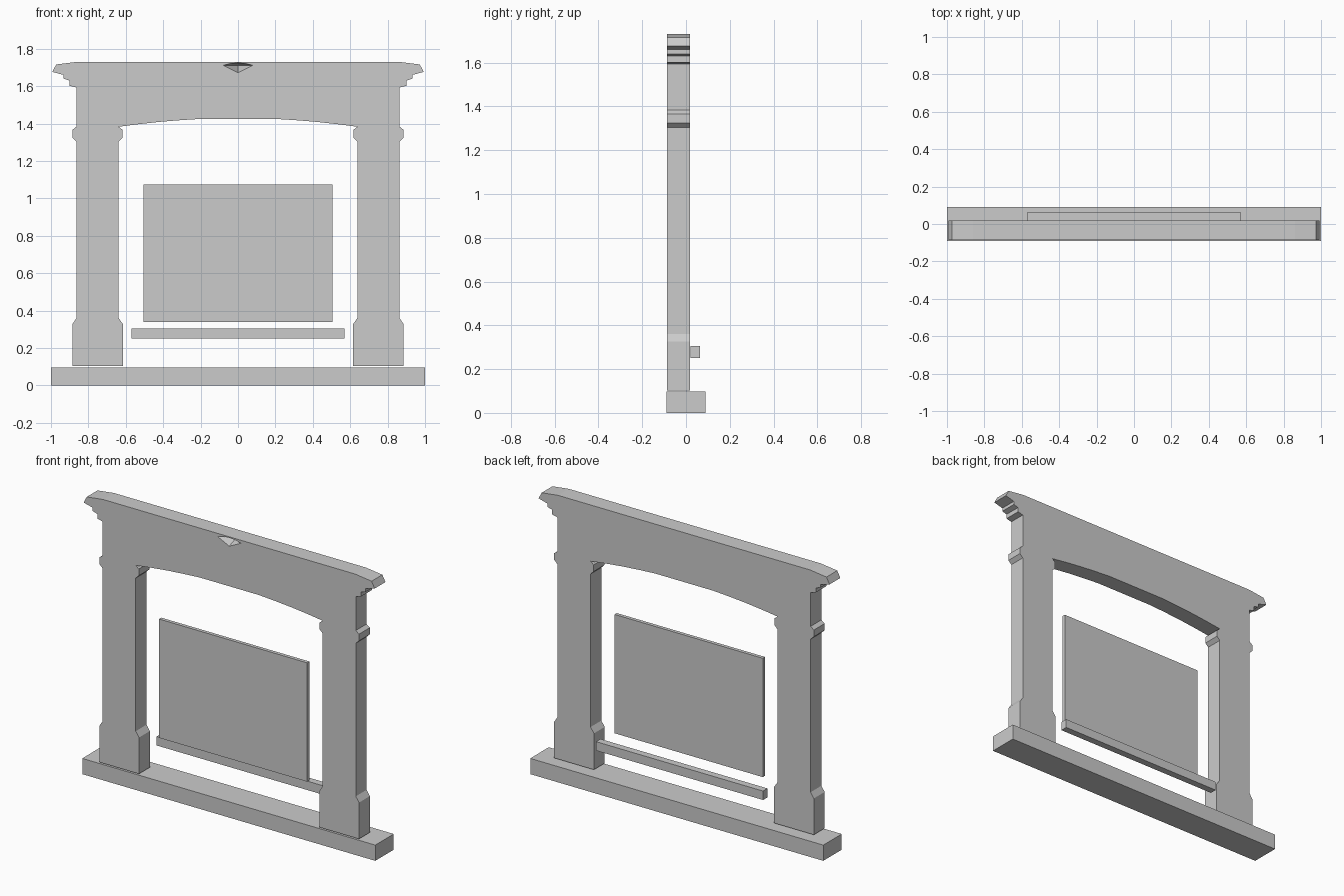
import bpy, bmesh

if "Cube" in bpy.data.objects:
    bpy.data.objects.remove(bpy.data.objects["Cube"])


def make_object(name, bm):
    bmesh.ops.recalc_face_normals(bm, faces=bm.faces[:])
    mesh = bpy.data.meshes.new(name)
    bm.to_mesh(mesh)
    bm.free()
    obj = bpy.data.objects.new(name, mesh)
    bpy.context.collection.objects.link(obj)
    return obj


def prism(name, outline, y0, y1):
    """Extrude a closed x/z outline from y0 to y1."""
    bm = bmesh.new()
    face = bm.faces.new([bm.verts.new((x, y0, z)) for x, z in outline])
    ext = bmesh.ops.extrude_face_region(bm, geom=[face])
    verts = [v for v in ext["geom"] if isinstance(v, bmesh.types.BMVert)]
    bmesh.ops.translate(bm, verts=verts, vec=(0, y1 - y0, 0))
    return make_object(name, bm)


def slab(name, x, y0, y1, z0, z1):
    return prism(name, [(-x, z0), (x, z0), (x, z1), (-x, z1)], y0, y1)


# Hearth base, fire panel behind the opening, low ledge at the back
slab("hearth_base", 1.0, -0.09, 0.09, 0.0, 0.097)
slab("fire_panel", 0.506, -0.048, -0.026, 0.34, 1.073)
slab("rear_ledge", 0.57, 0.02, 0.063, 0.25, 0.305)

# Surround: right half outline from mantel top, down the leg, up to the arch
half = [
    (0.86, 1.73), (0.972, 1.716), (0.993, 1.676),            # mantel edge
    (0.932, 1.66), (0.932, 1.64), (0.90, 1.63),              # stepped cornice
    (0.90, 1.602), (0.864, 1.593),
    (0.864, 1.383), (0.886, 1.366), (0.886, 1.325), (0.864, 1.304),  # collar
    (0.864, 0.36), (0.886, 0.327), (0.886, 0.103),           # foot
    (0.615, 0.103), (0.615, 0.327), (0.638, 0.36),
    (0.638, 1.304), (0.617, 1.325), (0.617, 1.366), (0.638, 1.383),  # collar
    (0.53, 1.397), (0.42, 1.409), (0.31, 1.418), (0.2, 1.425),  # arch
]
outline = half + [(-x, z) for x, z in reversed(half)]
surround = prism("mantel_surround", outline, -0.086, 0.019)

# Pointed recess carved into the mantel face
rim = [(-0.08, 1.711), (0, 1.672), (0.08, 1.711),
       (0.045, 1.72), (0, 1.724), (-0.045, 1.72)]
y_front, y_tip = -0.086, 0.018
y_start = -0.096
grow = (y_tip - y_start) / (y_tip - y_front)
bm = bmesh.new()
ring = [bm.verts.new((x * grow, y_start, 1.71 + (z - 1.71) * grow)) for x, z in rim]
tip = bm.verts.new((0, y_tip, 1.71))
bm.faces.new(ring)
for a, b in zip(ring, ring[1:] + ring[:1]):
    bm.faces.new((a, b, tip))
cutter = make_object("recess_cutter", bm)
cutter.hide_render = True
cutter.hide_viewport = True

cut = surround.modifiers.new("keystone_recess", "BOOLEAN")
cut.operation = "DIFFERENCE"
cut.solver = "EXACT"
cut.object = cutter
